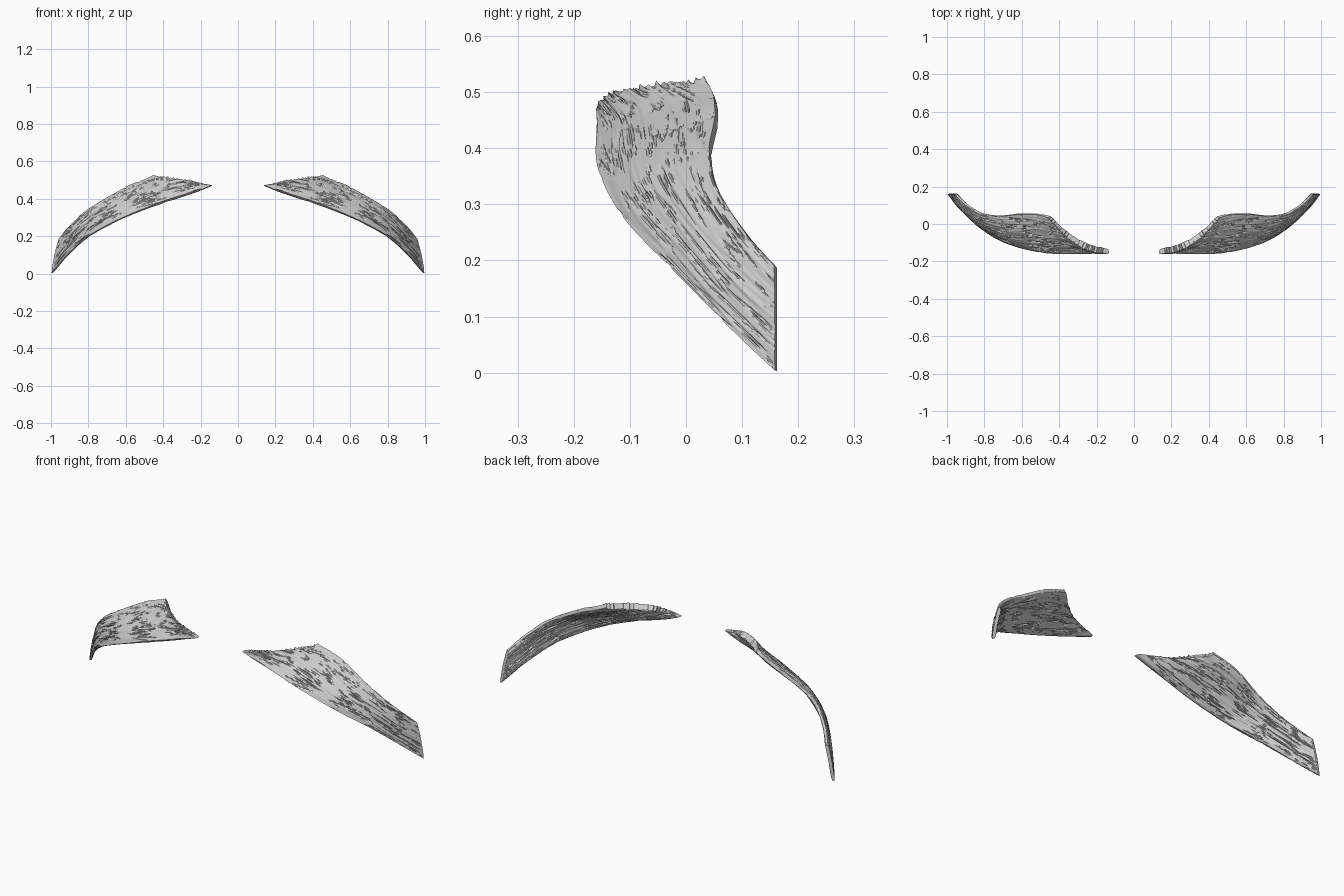
import bpy, bmesh, math, random
from mathutils import Vector, noise

if "Cube" in bpy.data.objects:
    bpy.data.objects.remove(bpy.data.objects["Cube"])

random.seed(4)
NU, NV = 150, 84

# guide rails of the outer surface, from inner end to outer tail
LOW = [(.135, -.158, .467), (.3, -.16, .42), (.48, -.155, .358), (.65, -.117, .284),
       (.8, -.04, .2), (.91, .055, .103), (.997, .158, .004)]
MID = [(.295, -.116, .503), (.417, -.075, .470), (.55, -.064, .420), (.693, -.053, .354),
       (.817, -.005, .276), (.909, .069, .186), (.982, .158, .098)]
TOP = [(.46, .037, .522), (.53, .049, .493), (.61, .051, .458), (.72, .041, .397),
       (.82, .054, .332), (.9, .1, .257), (.957, .157, .19)]


def rail(pts, u):
    # Catmull-Rom curve through the points
    p = [Vector(q) for q in pts]
    p = [2 * p[0] - p[1]] + p + [2 * p[-1] - p[-2]]
    s = u * (len(pts) - 1)
    i = max(0, min(int(s), len(pts) - 2))
    t = s - i
    a, b, c, d = p[i:i + 4]
    return .5 * (2 * b + (c - a) * t + (2 * a - 5 * b + 4 * c - d) * t * t
                 + (3 * b - a - 3 * c + d) * t ** 3)


def blend(a, b, c, v):
    # parabola across the brow
    return a * (1 - v) * (1 - 2 * v) + b * 4 * v * (1 - v) + c * v * (2 * v - 1)


def hair(u, v, seed):
    # grooves between strands: narrow creases of a stretched noise, broken up by a mask
    w = v + .03 * noise.noise(Vector((u * 4, v * 3, seed)))
    n = noise.noise(Vector((u * 6, w * 19, seed + 5)))
    mask = noise.noise(Vector((u * 8, w * 9, seed + 9)))
    groove = max(0, 1 - abs(n) * 7) * max(0, min(1, .75 + mask * 2.5))
    return .0055 * groove + .0025 * n


bm = bmesh.new()
# ragged ends of the hairs at the inner end
rag = [random.uniform(-.003, .003) + (random.uniform(.003, .009) if random.random() < .12 else 0)
       for _ in range(NV + 1)]
front, back = [], []
for i in range(NU + 1):
    u = i / NU
    ul, uh = max(0, u - .01), min(1, u + .01)
    R = [rail(r, u) for r in (LOW, MID, TOP)]
    A = [rail(r, ul) for r in (LOW, MID, TOP)]
    B = [rail(r, uh) for r in (LOW, MID, TOP)]
    fr, br = [], []
    for j in range(NV + 1):
        v = j / NV
        p = blend(*R, v)
        du = (blend(*B, v) - blend(*A, v)).normalized()
        dv = (blend(*R, v + .01) - blend(*R, v - .01)).normalized()
        n = du.cross(dv).normalized()
        thick = (.034 - .016 * u) * (1 - .4 * abs(2 * v - 1) ** 8)
        fade = min(1, (1 - u) * 12 + .25)
        shift = Vector((-.4, 0, 1)) * rag[j] * max(0, 1 - u * 18)
        f = p + shift - n * hair(u, v, 1) * fade
        b = p + shift * .4 - n * (thick - hair(u, v, 30) * fade)
        # tail is cut off flat at the back
        f.y, b.y = min(f.y, .162), min(b.y, .162)
        f.z, b.z = max(f.z, .001), max(b.z, 0)
        fr.append(bm.verts.new(f))
        br.append(bm.verts.new(b))
    front.append(fr)
    back.append(br)

# outer and inner skins
for i in range(NU):
    for j in range(NV):
        for g in (front, back):
            bm.faces.new((g[i][j], g[i + 1][j], g[i + 1][j + 1], g[i][j + 1]))
# rim closing the shell
for i in range(NU):
    for j in (0, NV):
        bm.faces.new((front[i][j], front[i + 1][j], back[i + 1][j], back[i][j]))
for j in range(NV):
    for i in (0, NU):
        bm.faces.new((front[i][j], front[i][j + 1], back[i][j + 1], back[i][j]))
bmesh.ops.recalc_face_normals(bm, faces=bm.faces)

mesh = bpy.data.meshes.new("eyebrows")
bm.to_mesh(mesh)
bm.free()
brows = bpy.data.objects.new("eyebrows", mesh)
bpy.context.collection.objects.link(brows)
bpy.context.view_layer.objects.active = brows
brows.select_set(True)
bpy.ops.object.shade_smooth_by_angle(angle=math.radians(40))

# left brow mirrors the right one
mirror = brows.modifiers.new("mirror", 'MIRROR')
mirror.use_mirror_merge = False
